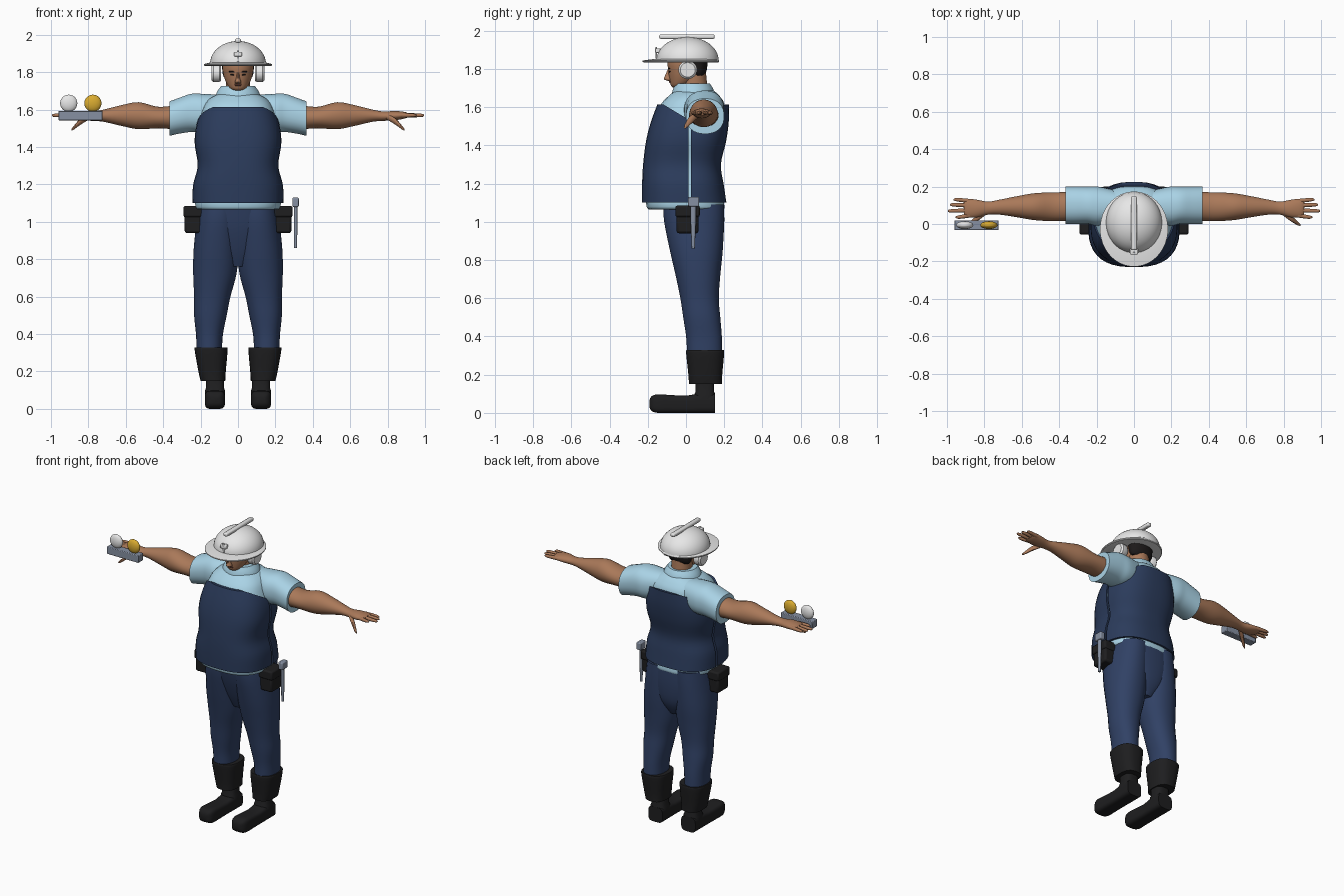
import bpy, bmesh, math
from mathutils import Vector

if "Cube" in bpy.data.objects:
    bpy.data.objects.remove(bpy.data.objects["Cube"], do_unlink=True)


def material(name, r, g, b):
    mat = bpy.data.materials.new(name)
    mat.use_nodes = True
    mat.diffuse_color = (r, g, b, 1)
    shader = mat.node_tree.nodes["Principled BSDF"]
    shader.inputs["Base Color"].default_value = (r, g, b, 1)
    shader.inputs["Roughness"].default_value = 0.7
    return mat


SKIN = material("brown skin", 0.40, 0.19, 0.10)
SHIRT = material("light blue cloth", 0.40, 0.65, 0.79)
VEST = material("navy vest cloth", 0.024, 0.044, 0.105)
TROUSERS = material("navy trouser cloth", 0.030, 0.053, 0.13)
BLACK = material("black leather", 0.013, 0.013, 0.014)
WHITE = material("white shell", 0.80, 0.80, 0.80)
STEEL = material("blue grey metal", 0.24, 0.28, 0.36)
YELLOW = material("golden yellow", 0.70, 0.41, 0.03)
HAIR = material("dark hair", 0.012, 0.010, 0.010)
LIPS = material("dark lips", 0.20, 0.075, 0.05)


def finish(name, bm, mat, side=1, bevel=0.0):
    """Turn a bmesh into a smooth-shaded object, mirrored when side is -1."""
    for v in bm.verts:
        v.co.x *= side
    bmesh.ops.recalc_face_normals(bm, faces=bm.faces[:])
    mesh = bpy.data.meshes.new(name)
    bm.to_mesh(mesh)
    bm.free()
    obj = bpy.data.objects.new(name, mesh)
    bpy.context.collection.objects.link(obj)
    mesh.materials.append(mat)
    if bevel:
        mod = obj.modifiers.new("soft edges", "BEVEL")
        mod.width, mod.segments = bevel, 2
    bpy.ops.object.select_all(action="DESELECT")
    obj.select_set(True)
    bpy.context.view_layer.objects.active = obj
    bpy.ops.object.shade_smooth_by_angle(angle=math.radians(40))
    return obj


def spline(rings, steps):
    """Catmull-Rom interpolation between the given rings."""
    out = []
    for i in range(len(rings) - 1):
        p = [rings[max(0, min(len(rings) - 1, i + k))] for k in (-1, 0, 1, 2)]
        for s in range(steps):
            t = s / steps
            out.append([b + (c - a) * t / 2 + (a - 2.5 * b + 2 * c - d / 2) * t * t
                        + (1.5 * (b - c) + (d - a) / 2) * t ** 3 for a, b, c, d in zip(*p)])
    return out + [rings[-1]]


def loft(name, rings, mat, axis=2, side=1, steps=4, power=2.0, sides=28, cuts=()):
    """Skin rings of (position, low, high, low, high) along an axis."""
    bm = bmesh.new()
    u, v = [i for i in range(3) if i != axis]
    loops = []
    for pos, u0, u1, v0, v1 in spline(rings, steps):
        loop = []
        for k in range(sides):
            a = math.tau * (k + 0.5) / sides
            c, s = math.cos(a), math.sin(a)
            co = Vector((0, 0, 0))
            co[axis] = pos
            co[u] = (u0 + u1) / 2 + (u1 - u0) / 2 * math.copysign(abs(c) ** (2 / power), c)
            co[v] = (v0 + v1) / 2 + (v1 - v0) / 2 * math.copysign(abs(s) ** (2 / power), s)
            loop.append(bm.verts.new(co))
        loops.append(loop)
    for low, high in zip(loops, loops[1:]):
        for k in range(sides):
            n = (k + 1) % sides
            bm.faces.new((low[k], low[n], high[n], high[k]))
    bm.faces.new(loops[0])
    bm.faces.new(loops[-1])
    for point, normal in cuts:
        bmesh.ops.bisect_plane(bm, geom=bm.verts[:] + bm.edges[:] + bm.faces[:],
                               plane_co=point, plane_no=normal, clear_outer=True)
        bmesh.ops.holes_fill(bm, edges=[e for e in bm.edges if e.is_boundary], sides=0)
    return finish(name, bm, mat, side)


def sym(rows):
    """Rings that are symmetric in x: (z, half width, back, front)."""
    return [(z, -w, w, y0, y1) for z, w, y0, y1 in rows]


def box(name, centre, size, mat, side=1, bevel=0.006):
    bm = bmesh.new()
    bmesh.ops.create_cube(bm, size=1)
    bmesh.ops.scale(bm, vec=size, verts=bm.verts)
    bmesh.ops.translate(bm, vec=centre, verts=bm.verts)
    return finish(name, bm, mat, side, bevel)


def ball(name, centre, radii, mat):
    bm = bmesh.new()
    bmesh.ops.create_uvsphere(bm, u_segments=24, v_segments=14, radius=1)
    bmesh.ops.scale(bm, vec=radii, verts=bm.verts)
    bmesh.ops.translate(bm, vec=centre, verts=bm.verts)
    return finish(name, bm, mat)


# Shirt body, collar and the two vest panels
loft("shirt_body", sym([(1.065, .215, -.195, .2), (1.1, .23, -.21, .2), (1.3, .203, -.2, .17),
                        (1.45, .222, -.19, .2), (1.6, .19, -.14, .205), (1.66, .15, -.09, .175),
                        (1.69, .09, -.05, .14)]), SHIRT, power=2.6)
loft("collar", sym([(1.64, .13, -.08, .155), (1.69, .115, -.07, .145), (1.725, .092, -.055, .125)]),
     SHIRT)
vest = sym([(1.1, .245, -.23, .212), (1.2, .24, -.23, .197), (1.3, .216, -.225, .183),
            (1.42, .232, -.21, .21), (1.52, .222, -.185, .224), (1.615, .19, -.15, .225)])
loft("vest_front", vest, VEST, power=2.6, sides=40,
     cuts=[((0, .012, 0), (0, 1, 0)), ((0, -.12, 1.615), (0, .6, 1))])
loft("vest_back", vest, VEST, power=2.6, sides=40,
     cuts=[((0, .026, 0), (0, -1, 0)), ((0, .2, 1.61), (0, -.6, 1))])

# Hips
loft("trouser_hips", sym([(.76, .05, -.02, .14), (.85, .14, -.06, .185), (.97, .205, -.1, .2),
                          (1.09, .215, -.125, .2)]), TROUSERS, power=2.4)

for side, label in ((1, "left_"), (-1, "right_")):
    # Sleeve, arm and hand
    loft(label + "sleeve", [(.1, .01, .18, 1.5, 1.68), (.19, -.01, .2, 1.48, 1.685),
                            (.25, 0, .2, 1.48, 1.685), (.31, 0, .2, 1.472, 1.665),
                            (.365, 0, .2, 1.46, 1.645)], SHIRT, 0, side, power=2.3)
    loft(label + "arm", [(.3, .02, .17, 1.49, 1.63), (.42, .015, .17, 1.5, 1.615),
                         (.53, .02, .165, 1.495, 1.64), (.62, .035, .15, 1.512, 1.625),
                         (.72, .05, .13, 1.535, 1.6), (.78, .05, .12, 1.54, 1.59),
                         (.84, .035, .13, 1.543, 1.593), (.89, .035, .135, 1.552, 1.588),
                         (.91, .05, .125, 1.56, 1.58)], SKIN, 0, side)
    for finger, root, tip, reach in (("index", .047, .037, .955), ("middle", .073, .07, .995),
                                     ("ring", .098, .103, .985), ("little", .122, .13, .965)):
        loft(label + finger + "_finger",
             [(.87, root - .012, root + .012, 1.557, 1.583),
              (reach - .02, tip - .01, tip + .01, 1.56, 1.579),
              (reach, tip - .003, tip + .003, 1.566, 1.572)], SKIN, 0, side, sides=10)
    loft(label + "thumb", [(.79, .05, .08, 1.55, 1.58), (.84, .013, .045, 1.52, 1.555),
                           (.875, -.007, .015, 1.495, 1.517), (.89, -.01, 0, 1.488, 1.498)],
         SKIN, 0, side, sides=12)

    # Trouser leg, boot shaft, ankle and foot
    loft(label + "trouser_leg",
         [(.32, .085, .222, .005, .19), (.4, .08, .225, 0, .188), (.5, .06, .235, -.015, .18),
          (.6, .04, .235, -.03, .172), (.72, .008, .24, -.055, .18), (.85, -.005, .238, -.085, .193),
          (1, -.01, .222, -.115, .2), (1.09, -.01, .21, -.12, .2)], TROUSERS, 2, side, power=2.2)
    loft(label + "boot_shaft", [(.15, .068, .2, .015, .188), (.2, .065, .212, .012, .19),
                                (.315, .055, .232, 0, .2), (.328, .06, .227, .005, .195)],
         BLACK, 2, side, power=2.6)
    loft(label + "boot_ankle", [(.04, .07, .176, .045, .152), (.1, .07, .176, .045, .152),
                                (.11, .074, .172, .05, .148), (.2, .074, .172, .05, .148)],
         BLACK, 2, side, steps=1, power=3)
    loft(label + "boot_foot",
         [(-.192, .1, .145, .03, .065), (-.18, .08, .165, .01, .088), (-.15, .07, .177, 0, .097),
          (-.1, .07, .177, 0, .095), (0, .072, .175, 0, .09), (.06, .07, .176, 0, .1),
          (.152, .07, .176, 0, .1)], BLACK, 1, side, steps=2, power=4)

    # Belt pouch with its lid
    box(label + "pouch", (.22, .008, .99), (.13, .115, .1), BLACK, side, .012)
    box(label + "pouch_lid", (.222, .008, 1.055), (.14, .128, .06), BLACK, side, .01)

    # Helmet ear pad with its strap, brow and eye
    loft(label + "ear_pad", [(.09, -.03, .05, 1.755, 1.835), (.1, -.04, .058, 1.747, 1.843),
                             (.132, -.04, .058, 1.747, 1.843), (.142, -.03, .048, 1.757, 1.833)],
         WHITE, 0, side, steps=1)
    box(label + "brow", (.032, -.087, 1.802), (.034, .009, .007), HAIR, side, .002)
    box(label + "eye", (.031, -.086, 1.786), (.02, .008, .007), HAIR, side, .002)

# Neck, head and face
loft("neck", sym([(1.6, .075, -.03, .125), (1.68, .066, -.025, .115), (1.78, .065, -.02, .105)]), SKIN)
loft("head", sym([(1.703, .025, -.068, -.02), (1.715, .045, -.08, .01), (1.75, .066, -.088, .06),
                  (1.79, .079, -.093, .09), (1.84, .083, -.096, .1), (1.9, .06, -.07, .08)]), SKIN)
loft("nose", sym([(1.738, .012, -.097, -.07), (1.747, .018, -.116, -.07), (1.77, .01, -.108, -.07),
                  (1.802, .007, -.094, -.07)]), SKIN, sides=12)
box("mouth", (0, -.085, 1.732), (.038, .009, .009), LIPS, bevel=.003)
loft("hair", sym([(1.765, .07, .045, .092), (1.79, .082, .02, .108), (1.85, .087, 0, .115)]), HAIR)

# Helmet: dome, brim, raised crest bar and front lamp
arc = [math.radians(a) for a in range(0, 90, 8)]
dome = [(1.845 + .122 * math.sin(a), .15 * math.cos(a), .008 - .163 * math.cos(a),
         .008 + .163 * math.cos(a)) for a in arc]
loft("helmet_dome", sym(dome), WHITE, steps=1, sides=40)
loft("helmet_brim", sym([(1.834, .178, -.222, .17), (1.838, .182, -.228, .174),
                         (1.844, .182, -.228, .174), (1.852, .15, -.17, .168)]),
     WHITE, steps=1, sides=40)
box("helmet_crest", (0, .005, 1.969), (.03, .29, .024), WHITE, bevel=.008)
box("helmet_lamp", (0, -.148, 1.896), (.042, .03, .024), WHITE, bevel=.004)
box("helmet_lamp_plate", (0, -.155, 1.885), (.012, .008, .06), WHITE, bevel=.002)

# Baton hung beside the left pouch
loft("baton_shaft", [(.86, .3, .316, .03, .046), (1, .298, .318, .024, .052),
                     (1.1, .298, .318, .022, .054)], STEEL, steps=1, sides=14)
box("baton_head", (.308, .04, 1.105), (.034, .058, .05), STEEL)

# Tray with two flattened balls at the right hand
box("tray", (-.842, -.006, 1.568), (.236, .052, .05), STEEL, bevel=.004)
ball("white_ball", (-.905, -.006, 1.634), (.046, .021, .046), WHITE)
ball("yellow_ball", (-.776, -.006, 1.634), (.046, .021, .046), YELLOW)
